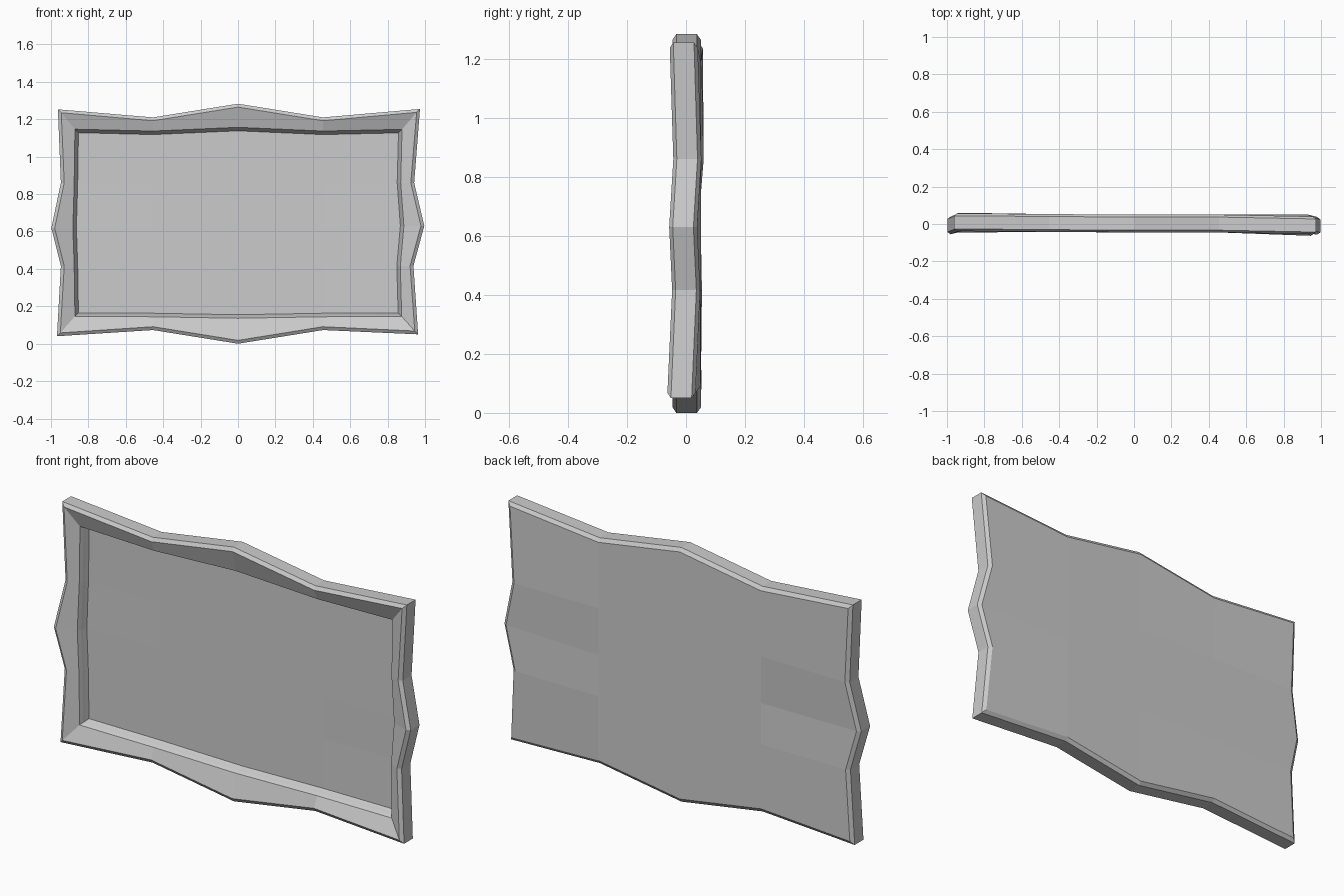
import bpy, bmesh

if "Cube" in bpy.data.objects:
    bpy.data.objects.remove(bpy.data.objects["Cube"])

N = 4  # spans along each side of the board

# Border cells of a 5x5 grid, anticlockwise from the bottom left
CELLS = ([(i, 0) for i in range(N)] + [(N, j) for j in range(N)]
         + [(i, N) for i in range(N, 0, -1)] + [(0, j) for j in range(N, 0, -1)])

# Outer silhouette: x, z and the hand-carved warp in y
OUTER = [(-.968, .04, .0), (-.455, .073, .002), (0, .0, 0), (.455, .073, 0),
         (.963, .05, -.018), (.938, .416, -.002), (.996, .63, -.012), (.942, .86, .002),
         (.973, 1.255, -.01), (.455, 1.21, 0), (0, 1.283, 0), (-.455, 1.21, .003),
         (-.963, 1.253, .007), (-.947, .416 + .444, .01), (-.998, .618, -.01), (-.947, .416, .004)]
# Front edge of the recess, following the silhouette gently
OPENING = [(-.872, .146, 0), (-.455, .144, 0), (0, .136, 0), (.455, .144, 0),
           (.875, .146, -.006), (.868, .416, 0), (.887, .63, -.004), (.87, .86, 0),
           (.877, 1.146, -.003), (.455, 1.137, 0), (0, 1.157, 0), (-.455, 1.137, 0),
           (-.872, 1.147, .003), (-.876, .86, .003), (-.883, .618, -.003), (-.876, .416, 0)]


def ring(outline, inset, y, warp=1.0):
    """Inset an outline towards the middle and place it at depth y."""
    pts = []
    for (x, z, w), (i, j) in zip(outline, CELLS):
        x += inset * ((i == 0) - (i == N))
        z += inset * ((j == 0) - (j == N))
        pts.append((x, y + w * warp, z))
    return pts


def fill_grid(bm, border, y):
    """Cap a border ring with a 4x4 grid whose middle lies at depth y."""
    g = dict(zip(CELLS, border))
    for i in range(1, N):
        for j in range(1, N):
            x = (g[i, 0].co.x + g[i, N].co.x) / 2
            z = (g[0, j].co.z + g[N, j].co.z) / 2
            g[i, j] = bm.verts.new((x, y, z))
    for i in range(N):
        for j in range(N):
            bm.faces.new((g[i, j], g[i + 1, j], g[i + 1, j + 1], g[i, j + 1]))


def finish(bm, name):
    mesh = bpy.data.meshes.new(name)
    bm.to_mesh(mesh)
    bm.free()
    obj = bpy.data.objects.new(name, mesh)
    bpy.context.collection.objects.link(obj)
    return obj


# Board: back, chamfered rim, sloping border, stepped recess and sunken panel
bm = bmesh.new()
profile = [ring(OUTER, .018, .05), ring(OUTER, 0, .037),
           ring(OUTER, 0, -.033), ring(OUTER, .018, -.045),
           ring(OPENING, 0, -.018), ring(OPENING, .008, 0, .8),
           ring(OPENING, .012, .012, .6), ring(OPENING, .019, .03, .5)]
loops = [[bm.verts.new(p) for p in r] for r in profile]
for a, b in zip(loops, loops[1:]):
    for k in range(len(a)):
        m = (k + 1) % len(a)
        bm.faces.new((a[k], a[m], b[m], b[k]))
fill_grid(bm, loops[0], .05)
fill_grid(bm, loops[-1], .03)
bmesh.ops.recalc_face_normals(bm, faces=bm.faces)
finish(bm, "framed_sign_board")
